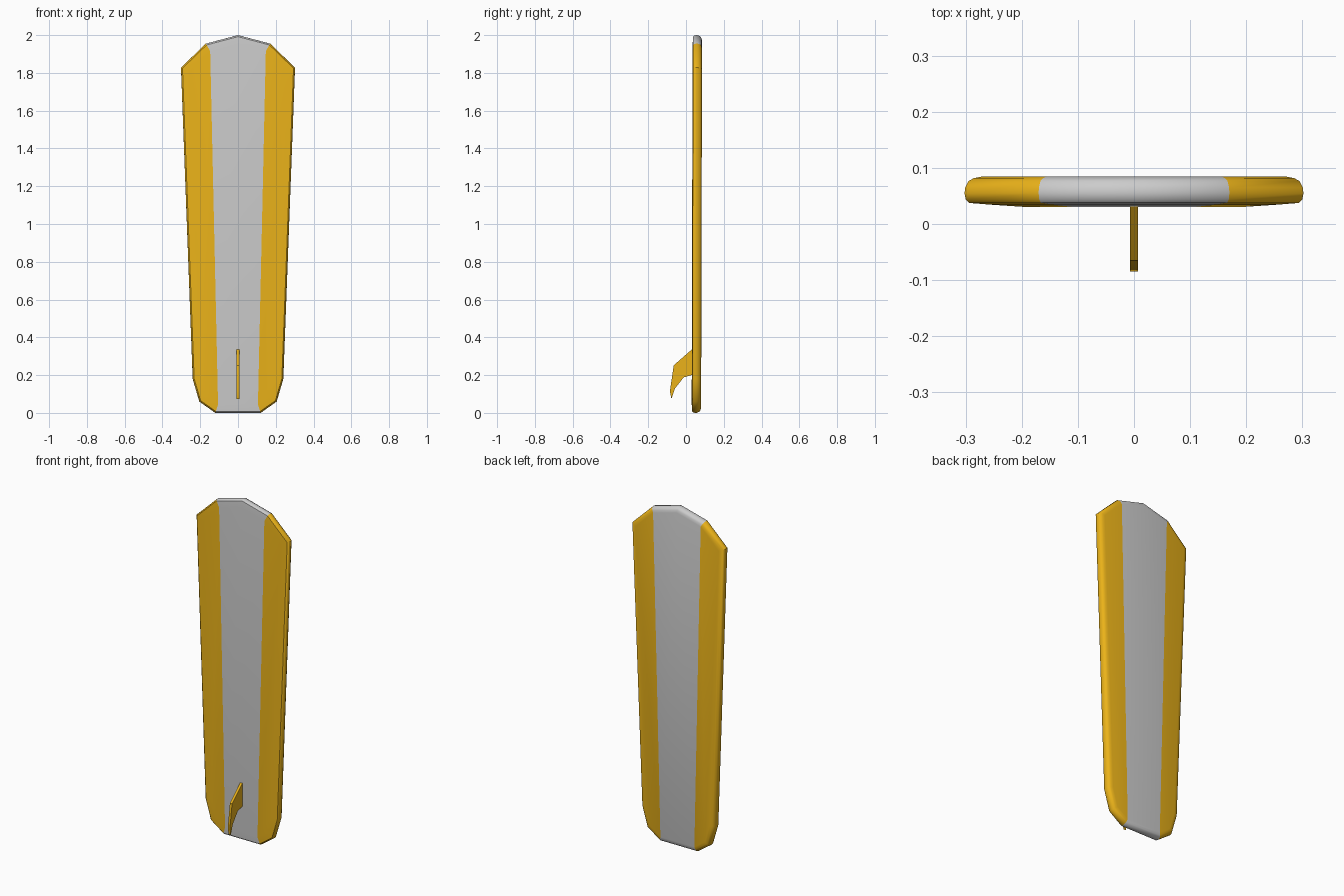
import bpy, bmesh
from mathutils import Vector

if "Cube" in bpy.data.objects:
    bpy.data.objects.remove(bpy.data.objects["Cube"])


def material(name, color):
    m = bpy.data.materials.new(name)
    m.diffuse_color = color
    m.use_nodes = True
    m.node_tree.nodes["Principled BSDF"].inputs["Base Color"].default_value = m.diffuse_color
    return m


yellow = material("yellow", (0.83, 0.45, 0.01, 1))
grey = material("grey", (0.6, 0.6, 0.6, 1))


def finish(name, bm, mats, angle):
    bmesh.ops.recalc_face_normals(bm, faces=bm.faces)
    me = bpy.data.meshes.new(name)
    bm.to_mesh(me)
    bm.free()
    ob = bpy.data.objects.new(name, me)
    bpy.context.collection.objects.link(ob)
    for m in mats:
        me.materials.append(m)
    bpy.ops.object.select_all(action='DESELECT')
    bpy.context.view_layer.objects.active = ob
    ob.select_set(True)
    bpy.ops.object.shade_smooth_by_angle(angle=angle)
    return ob


def inset(pts, d):
    # mitred inward offset of a clockwise outline
    out = []
    n = len(pts)
    for i, p in enumerate(pts):
        a = (p - pts[i - 1]).normalized()
        b = (pts[(i + 1) % n] - p).normalized()
        na, nb = Vector((a.y, -a.x)), Vector((b.y, -b.x))
        out.append(p + (na + nb) * d / (1 + na.dot(nb)))
    return out


# board outline (x, z), clockwise from the nose
half = [(0.17, 1.955), (0.302, 1.828), (0.24, 0.18), (0.205, 0.06), (0.12, 0.0)]
outline = [Vector(p) for p in [(0, 2.0)] + half + [(-x, z) for x, z in reversed(half)]]

# surfboard: rounded rim section as (y, inset), slightly raked backwards
section = [(0.030, 0.045), (0.033, 0.008), (0.039, 0.002), (0.050, 0.0),
           (0.060, 0.001), (0.072, 0.007), (0.077, 0.016), (0.080, 0.030)]
bm = bmesh.new()
rings = [[bm.verts.new((p.x, y + 0.005 * p.y / 2, p.y)) for p in inset(outline, d)]
         for y, d in section]
n = len(outline)
for r0, r1 in zip(rings, rings[1:]):
    for i in range(n):
        j = (i + 1) % n
        f = bm.faces.new((r0[i], r0[j], r1[j], r1[i]))
        f.material_index = 1 if i in (0, 5, 10) else 0
# flat decks: grey centre stripe and two yellow sides
for r in (rings[0], rings[-1]):
    bm.faces.new([r[i] for i in (10, 0, 1, 5, 6)]).material_index = 1
    bm.faces.new(r[1:6])
    bm.faces.new(r[6:11])
finish("surfboard", bm, [yellow, grey], 0.7)

# fin: side profile (y, z) extruded across x
profile = [(0.04, 0.343), (0.03, 0.335), (-0.065, 0.252), (-0.085, 0.115), (-0.077, 0.073),
           (-0.058, 0.13), (-0.012, 0.188), (0.03, 0.20), (0.04, 0.202)]
bm = bmesh.new()
face = bm.faces.new([bm.verts.new((-0.007, y, z)) for y, z in profile])
ext = bmesh.ops.extrude_face_region(bm, geom=[face])
bmesh.ops.translate(bm, vec=(0.014, 0, 0),
                    verts=[v for v in ext["geom"] if isinstance(v, bmesh.types.BMVert)])
finish("fin", bm, [yellow], 0.7)
